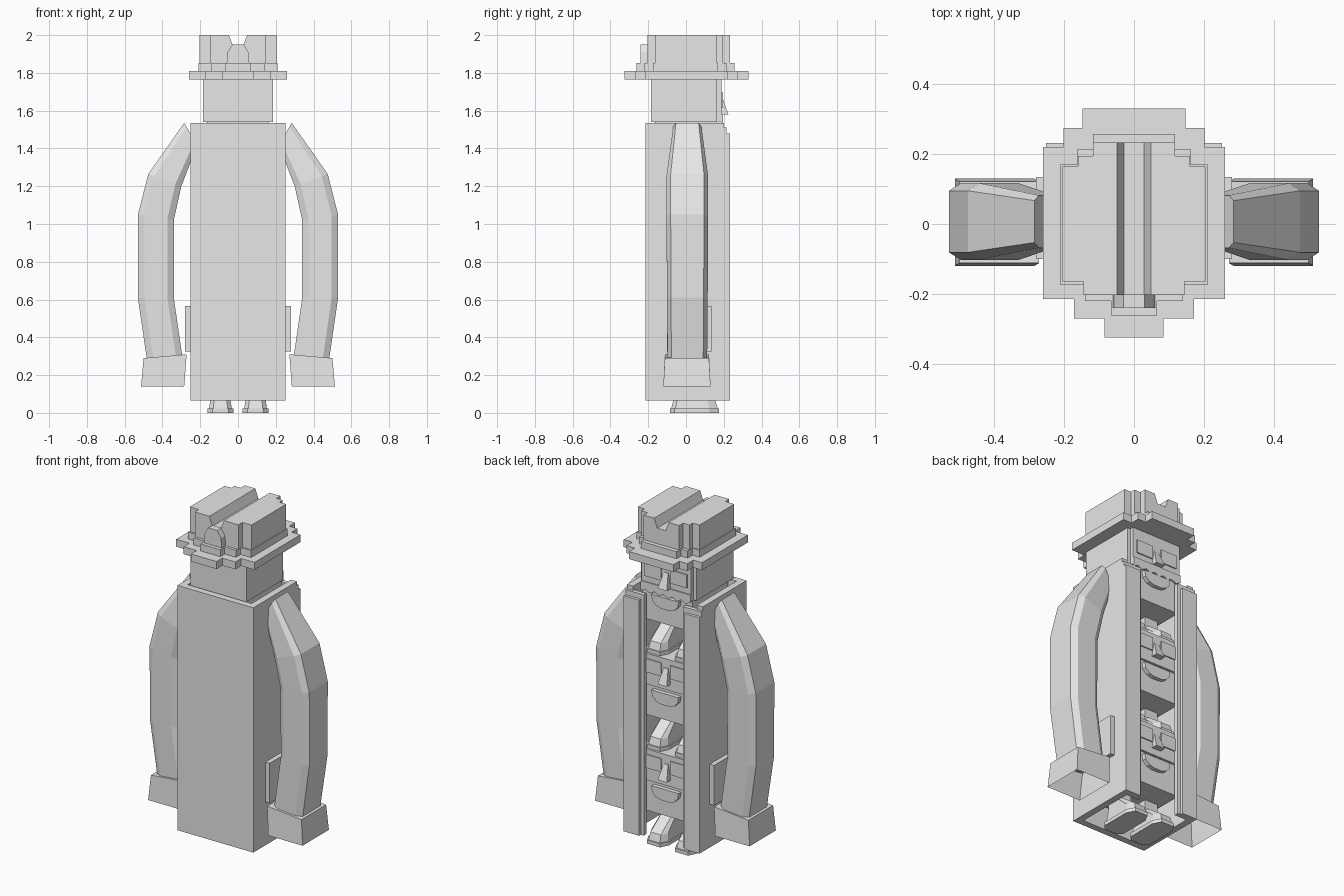
import bpy, bmesh
from mathutils import Vector

cube = bpy.data.objects.get("Cube")
if cube:
    bpy.data.objects.remove(cube, do_unlink=True)

grey = bpy.data.materials.new("plain_grey")
grey.use_nodes = True
grey.diffuse_color = (0.8, 0.8, 0.8, 1)
grey.node_tree.nodes["Principled BSDF"].inputs["Base Color"].default_value = (0.8, 0.8, 0.8, 1)


def finish(name, bm):
    bmesh.ops.recalc_face_normals(bm, faces=bm.faces)
    mesh = bpy.data.meshes.new(name)
    bm.to_mesh(mesh)
    bm.free()
    mesh.materials.append(grey)
    ob = bpy.data.objects.new(name, mesh)
    bpy.context.collection.objects.link(ob)
    return ob


def loft(name, rings, caps=(True, True)):
    """Skin a list of equal rings, optionally closing the ends."""
    bm = bmesh.new()
    loops = [[bm.verts.new(p) for p in ring] for ring in rings]
    for a, b in zip(loops, loops[1:]):
        for i in range(len(a)):
            j = (i + 1) % len(a)
            bm.faces.new((a[i], a[j], b[j], b[i]))
    for loop, cap in zip((loops[0], loops[-1]), caps):
        if cap:
            bm.faces.new(loop)
    return finish(name, bm)


def prism(name, outline, lo, hi, axis="z"):
    """Extrude an outline along z, or an x-z outline along y."""
    if axis == "z":
        return loft(name, [[(a, b, h) for a, b in outline] for h in (lo, hi)])
    return loft(name, [[(a, h, b) for a, b in outline] for h in (lo, hi)])


def box(name, x, y, z):
    return prism(name, [(x[0], y[0]), (x[1], y[0]), (x[1], y[1]), (x[0], y[1])], *z)


def stepped(right_half):
    """Mirror the right half of an outline across x = 0."""
    return right_half + [(-x, y) for x, y in reversed(right_half)]


def side_box(name, s, x, y, z):
    return box(name, sorted((s * x[0], s * x[1])), y, z)


# Long coat: hollow, open at top, bottom and along the opening
W, T, BACK, FRONT = 0.252, 0.04, 0.2, -0.215
box("coat_panel", (-W, W), (FRONT, FRONT + T), (0.065, 1.535))
for s, side in ((1, "left"), (-1, "right")):
    side_box(side + "_coat_side", s, (W - T, W), (FRONT + T, BACK), (0.065, 1.535))
    side_box(side + "_coat_flap", s, (0.13, W), (0.19, 0.215), (0.065, 1.51))
    side_box(side + "_coat_edge", s, (0.15, W), (0.215, 0.232), (0.065, 1.48))
    side_box(side + "_pocket", s, (W, 0.28), (-0.1, 0.135), (0.325, 0.565))

# Sleeves: outer point, inner point (x, z) and half depth at each bend
bends = [((0.285, 1.535), (0.215, 1.42), 0.075),
         ((0.475, 1.265), (0.30, 1.20), 0.11),
         ((0.53, 1.05), (0.34, 1.02), 0.11),
         ((0.53, 0.61), (0.34, 0.61), 0.108),
         ((0.482, 0.28), (0.295, 0.30), 0.105)]
section = [(0, -0.8), (0.18, -1), (0.82, -1), (1, -0.8),
           (1, 0.8), (0.82, 1), (0.18, 1), (0, 0.8)]
for s, side in ((1, "left"), (-1, "right")):
    rings = []
    for outer, inner, depth in bends:
        o, i = Vector(outer), Vector(inner)
        ring = []
        for t, d in section:
            p = o.lerp(i, t)
            ring.append((s * p.x, 0.007 + d * depth, p.y))
        rings.append(ring)
    loft(side + "_sleeve", rings)
    cuff = []
    for outer, inner, depth in (((0.5, 0.29), (0.272, 0.31), 0.117),
                                ((0.513, 0.14), (0.285, 0.14), 0.125)):
        cuff.append([(s * p[0], 0.005 + d, p[1]) for p, d in
                     ((outer, -depth), (inner, -depth), (inner, depth), (outer, depth))])
    loft(side + "_cuff", cuff, (True, False))


# Three stacked figures standing on each other's heads
def shoe_ring(cx, hw, y0, y1, z, cut):
    return [(cx + a, b, z) for a, b in
            ((-hw, y0 + cut), (cut - hw, y0), (hw - cut, y0), (hw, y0 + cut),
             (hw, y1 - 2 * cut), (hw - cut, y1), (cut - hw, y1), (-hw, y1 - 2 * cut))]


def figure(name, base, top):
    for s, side in ((1, "_left"), (-1, "_right")):
        cx = s * 0.093
        loft(name + side + "_sole",
             [shoe_ring(cx, 0.068, -0.085, 0.175, base + z, 0.025) for z in (0, 0.022)])
        loft(name + side + "_shoe",
             [shoe_ring(cx, 0.06, -0.078, 0.168, base + 0.022, 0.022),
              shoe_ring(cx, 0.054, -0.068, 0.155, base + 0.065, 0.02),
              shoe_ring(cx, 0.045, -0.06, 0.05, base + 0.14, 0.012)])
        side_box(name + side + "_leg", s, (0.05, 0.136), (-0.06, 0.035),
                 (base + 0.13, base + 0.2))
        # Spectacle lens with a raised rim
        side_box(name + side + "_lens", s, (0.03, 0.14), (0.185, 0.195),
                 (base + 0.465, base + 0.545))
    box(name + "_torso", (-0.165, 0.165), (-0.165, 0.175), (base + 0.2, base + 0.39))
    box(name + "_head", (-0.165, 0.165), (-0.165, 0.188), (base + 0.39, top))
    box(name + "_hair", (-0.185, 0.185), (-0.185, 0.165), (base + 0.39, top))
    # Wedge nose
    loft(name + "_nose",
         [[(-0.03, 0.185, base + 0.43), (0.03, 0.185, base + 0.43),
           (0.03, 0.225, base + 0.43), (-0.03, 0.225, base + 0.43)],
          [(-0.015, 0.185, base + 0.52), (0.015, 0.185, base + 0.52),
           (0.015, 0.192, base + 0.52), (-0.015, 0.192, base + 0.52)]])
    # Curved pouch on the chest
    prism(name + "_pouch",
          [(x, base + z) for x, z in
           stepped([(0.09, 0.37), (0.085, 0.335), (0.06, 0.31), (0.025, 0.3)])],
          0.17, 0.2, "y")


for i, name in enumerate(("lower", "middle", "upper")):
    base = i * 0.575
    figure(name + "_figure", base, 1.765 if name == "upper" else base + 0.575)

# Wavy beard on the top figure
beard = [(0.165, 1.58)] + [(0.165 - 0.03 * i, 1.52 + 0.015 * (i % 2)) for i in range(12)]
prism("beard", beard + [(-0.165, 1.58)], 0.186, 0.195, "y")

# Hat: stepped brim, band and a creased crown
prism("hat_brim", stepped([(0.085, -0.325), (0.085, -0.27), (0.172, -0.27), (0.172, -0.215),
                           (0.26, -0.215), (0.26, 0.22), (0.202, 0.22), (0.202, 0.275),
                           (0.148, 0.275), (0.148, 0.33)]), 1.765, 1.81)
prism("hat_band", stepped([(0.066, -0.262), (0.066, -0.22), (0.14, -0.22), (0.14, -0.175),
                           (0.21, -0.175), (0.21, 0.17), (0.162, 0.17), (0.162, 0.215),
                           (0.118, 0.215), (0.118, 0.258)]), 1.81, 1.852)
lobe = [(0.03, -0.203), (0.145, -0.203), (0.145, -0.165), (0.205, -0.165), (0.205, 0.165),
        (0.16, 0.165), (0.16, 0.195), (0.118, 0.195), (0.118, 0.233), (0.03, 0.233)]
for s, side in ((1, "left"), (-1, "right")):
    rings = [[(s * (x if x > 0.05 else inner), y, z) for x, y in lobe]
             for inner, z in ((0.028, 1.852), (0.028, 1.945), (0.048, 2.0))]
    loft(side + "_crown_lobe", rings)
box("crown_crease", (-0.028, 0.028), (-0.203, 0.233), (1.852, 1.945))
prism("crown_pinch", stepped([(0.06, 1.852), (0.055, 1.91), (0.03, 1.95)]), -0.24, -0.2, "y")
